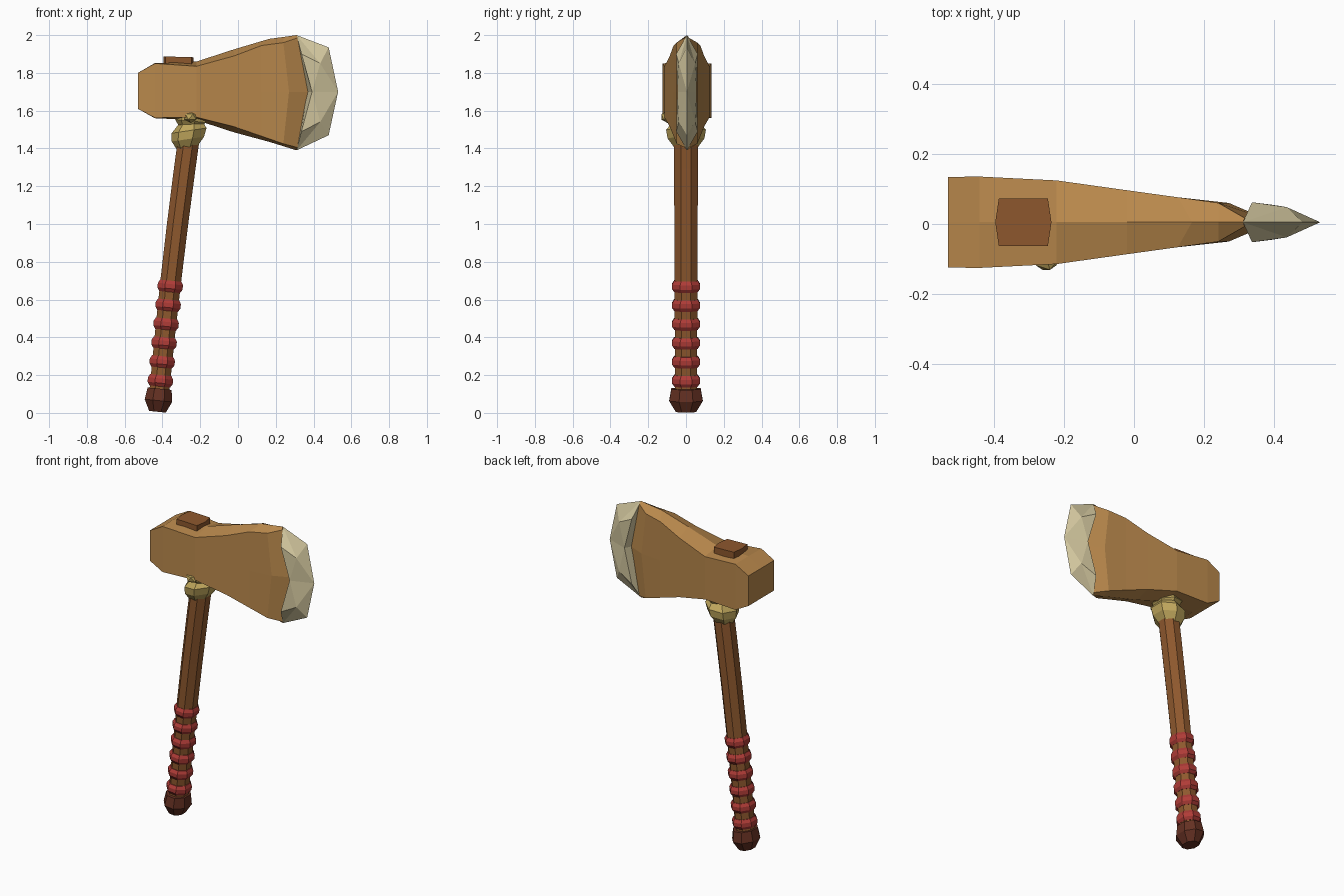
import bpy, bmesh, math
from mathutils import Vector, Matrix

cube = bpy.data.objects.get("Cube")
if cube:
    bpy.data.objects.remove(cube, do_unlink=True)


def material(name, rgb):
    mat = bpy.data.materials.new(name)
    mat.use_nodes = True
    mat.diffuse_color = (*rgb, 1)
    mat.node_tree.nodes["Principled BSDF"].inputs["Base Color"].default_value = (*rgb, 1)
    return mat


TAN = material("tan wood", (0.49, 0.25, 0.073))
BROWN = material("brown wood", (0.27, 0.098, 0.027))
DARK = material("dark brown", (0.127, 0.03, 0.016))
RED = material("red wrap", (0.43, 0.045, 0.038))
BONE = material("pale stone", (0.66, 0.58, 0.35))
GOLD = material("golden rope", (0.53, 0.39, 0.11))


def finish(name, bm, mat):
    bmesh.ops.remove_doubles(bm, verts=bm.verts, dist=0.0005)
    bmesh.ops.recalc_face_normals(bm, faces=bm.faces)
    mesh = bpy.data.meshes.new(name)
    bm.to_mesh(mesh)
    bm.free()
    mesh.materials.append(mat)
    obj = bpy.data.objects.new(name, mesh)
    bpy.context.collection.objects.link(obj)
    return obj


def loft(name, sections, mat):
    """Skin a list of equally long point rings and cap both ends."""
    bm = bmesh.new()
    rings = [[bm.verts.new(p) for p in ring] for ring in sections]
    n = len(rings[0])
    for a, b in zip(rings, rings[1:]):
        for i in range(n):
            j = (i + 1) % n
            bm.faces.new((a[i], a[j], b[j], b[i]))
    bm.faces.new(rings[0])
    bm.faces.new(rings[-1])
    return finish(name, bm, mat)


def axis_x(z):
    """The leaning, slightly bowed centre line of the handle."""
    return -0.427 + 0.09 * z + 0.017 * z * z


def turned(name, profile, mat, sides=8, tilt=0.1, squash=0.9):
    """Rings (z, radius) set square to the handle centre line."""
    sections = []
    for z, r in profile:
        ring = []
        for i in range(sides):
            a = 2 * math.pi * (i + 0.5) / sides
            dx = squash * r * math.cos(a)
            ring.append((axis_x(z) + dx, r * math.sin(a), z - dx * tilt))
        sections.append(ring)
    return loft(name, sections, mat)


# Handle, grip wraps and pommel
turned("handle", [(0.1, 0.063), (0.4, 0.064), (0.7, 0.066),
                  (1.0, 0.067), (1.3, 0.068), (1.6, 0.068)], BROWN)
for k in range(6):
    z = 0.17 + 0.1 * k
    turned(f"grip_wrap_{k + 1}", [(z - 0.03, 0.066), (z - 0.012, 0.08),
                                  (z + 0.012, 0.08), (z + 0.03, 0.068)], RED)
turned("pommel", [(0.006, 0.058), (0.065, 0.096), (0.128, 0.084)], DARK, squash=0.82)

# Rope binding: two lumpy collars and a front knot
turned("rope_collar", [(1.405, 0.065), (1.45, 0.1), (1.495, 0.108), (1.535, 0.075)],
       GOLD, sides=7, tilt=-0.15)
turned("upper_rope", [(1.515, 0.07), (1.545, 0.095), (1.575, 0.08)], GOLD, sides=7, tilt=0.1)
bm = bmesh.new()
bmesh.ops.create_icosphere(bm, subdivisions=1, radius=1,
                           matrix=Matrix.Translation((-0.25, -0.098, 1.567))
                           @ Matrix.Diagonal((0.04, 0.038, 0.032, 1)))
finish("rope_knot", bm, GOLD)

# Axe head: ridge x, corner x, middle x, half width, then
# ridge top, corner top, corner bottom, ridge bottom heights
rows = [
    (-0.53, -0.53, -0.53, 0.129, 1.80, 1.80, 1.61, 1.61),
    (-0.44, -0.44, -0.44, 0.130, 1.852, 1.85, 1.562, 1.56),
    (-0.22, -0.22, -0.22, 0.119, 1.86, 1.835, 1.565, 1.55),
    (-0.02, -0.02, -0.02, 0.091, 1.925, 1.89, 1.515, 1.485),
    (0.165, 0.125, 0.125, 0.071, 1.98, 1.945, 1.465, 1.435),
    (0.24, 0.24, 0.27, 0.055, 1.99, 1.96, 1.425, 1.412),
    (0.31, 0.315, 0.37, 0.012, 2.0, 1.985, 1.405, 1.39),
]
CY, CZ = 0.005, 1.7
sections = []
for xr, xc, xm, w, rt, ct, cb, rb in rows:
    sections.append([(xr, CY, rt), (xc, CY + w, ct), (xm, CY + w, CZ), (xc, CY + w, cb),
                     (xr, CY, rb), (xc, CY - w, cb), (xm, CY - w, CZ), (xc, CY - w, ct)])
loft("axe_head", sections, TAN)

# Chipped stone blade, mirrored front to back
pts = {
    "top": (0.31, 0, 2.0), "tip_top": (0.48, 0, 1.935), "edge": (0.53, 0, CZ),
    "tip_low": (0.48, 0, 1.47), "low": (0.31, 0, 1.39), "back": (0.365, 0, CZ),
    "in_top": (0.336, 0.057, 1.9), "in_mid": (0.392, 0.05, CZ), "in_low": (0.336, 0.057, 1.49),
    "out_top": (0.435, 0.043, 1.85), "out_low": (0.435, 0.043, 1.54),
}
facets = ["top tip_top out_top", "top out_top in_top", "in_top out_top in_mid",
          "out_top tip_top edge", "out_top edge in_mid", "in_mid edge out_low",
          "out_low edge tip_low", "out_low tip_low low", "low in_low out_low",
          "in_low in_mid out_low", "top in_top in_mid back", "back in_mid in_low low"]
bm = bmesh.new()
for side in (1, -1):
    vs = {k: bm.verts.new((x, CY + side * y, z)) for k, (x, y, z) in pts.items()}
    for f in facets:
        bm.faces.new([vs[k] for k in f.split()])
finish("stone_blade", bm, BONE)

# Handle end showing above the head
end = []
for z in (1.82, 1.885):
    end.append([(-0.315 + s * dx, CY + dy, z - 0.03 * s * dx)
                for s, dx, dy in ((1, 0.07, -0.067), (1, 0.08, 0), (1, 0.07, 0.067),
                                  (-1, 0.07, 0.067), (-1, 0.08, 0), (-1, 0.07, -0.067))])
loft("handle_end", end, BROWN)
